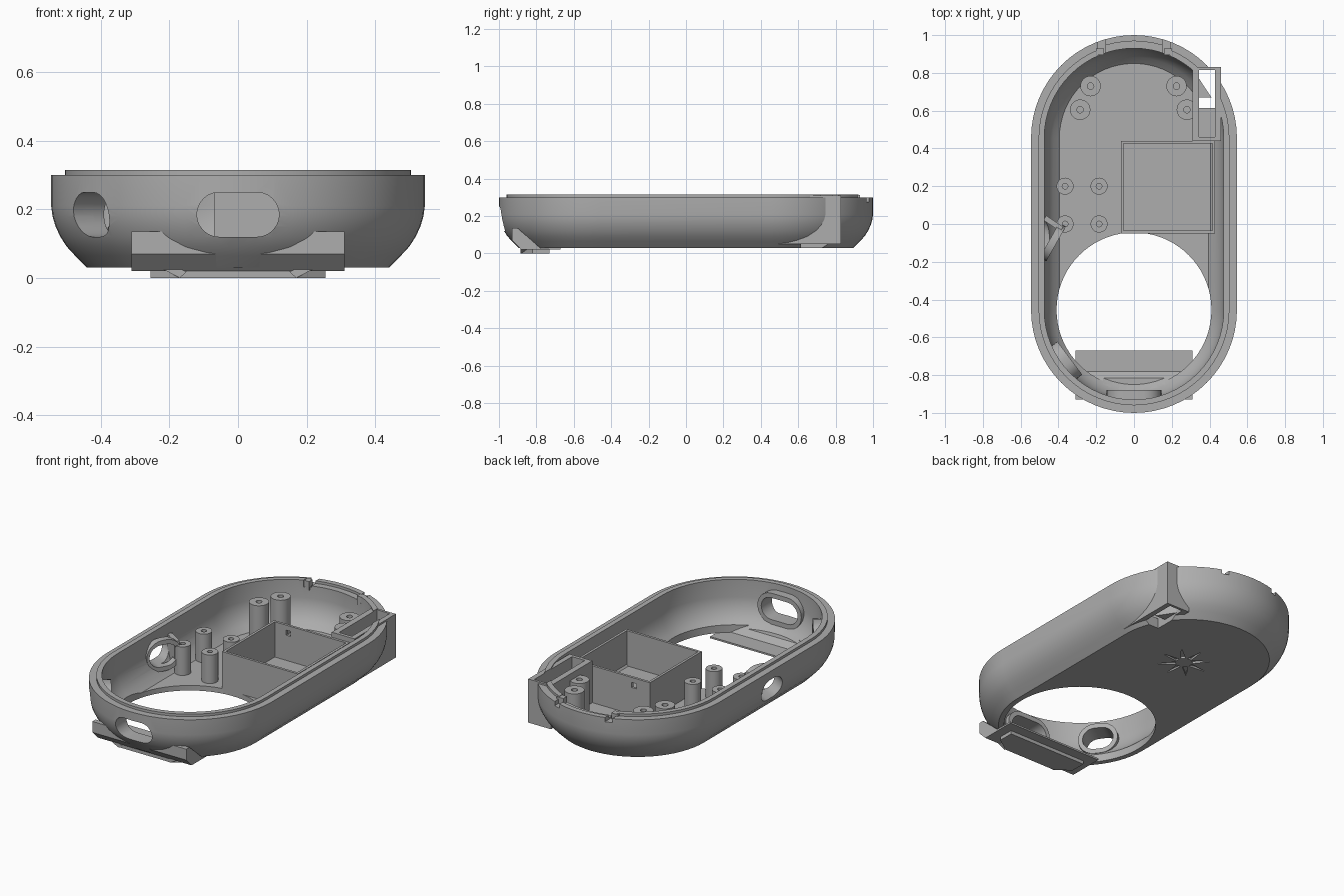
import bpy, bmesh, math
from mathutils import Matrix, Vector

if "Cube" in bpy.data.objects:
    bpy.data.objects.remove(bpy.data.objects["Cube"])

grey = bpy.data.materials.new("plain_grey")
grey.diffuse_color = (0.42, 0.42, 0.42, 1)
grey.use_nodes = True
grey.node_tree.nodes["Principled BSDF"].inputs["Base Color"].default_value = grey.diffuse_color
R, CY = 0.545, 0.455


def finish(name, bm, helper=False):
    bmesh.ops.recalc_face_normals(bm, faces=bm.faces)
    me = bpy.data.meshes.new(name)
    bm.to_mesh(me)
    bm.free()
    ob = bpy.data.objects.new(name, me)
    bpy.context.collection.objects.link(ob)
    me.materials.append(grey)
    ob.hide_render = helper
    return ob


def loft(name, rings, helper=False):
    """Skin a list of closed point rings and cap both ends."""
    bm = bmesh.new()
    vs = [[bm.verts.new(p) for p in r] for r in rings]
    n = len(vs[0])
    for a, b in zip(vs, vs[1:]):
        for i in range(n):
            j = (i + 1) % n
            bm.faces.new((a[i], a[j], b[j], b[i]))
    bm.faces.new(vs[0])
    bm.faces.new(vs[-1])
    return finish(name, bm, helper)


def stadium(inset, z, n=32):
    r = R - inset
    pts = []
    for s, a0 in ((1, 0), (-1, math.pi)):
        for i in range(n + 1):
            a = a0 + math.pi * i / n
            pts.append((r * math.cos(a), s * CY + r * math.sin(a), z))
    return pts


def box(name, x0, x1, y0, y1, z0, z1, helper=False):
    return loft(name, [[(x0, y0, z), (x1, y0, z), (x1, y1, z), (x0, y1, z)]
                       for z in (z0, z1)], helper)


def slot(name, centre, normal, w, h, depth, helper=False):
    """Upright rounded slot prism whose axis follows a horizontal normal."""
    m = Matrix.Translation(centre) @ Matrix.Rotation(math.atan2(normal[0], -normal[1]), 4, 'Z')
    rings = []
    for y in (-depth / 2, depth / 2):
        ring = []
        for s in (1, -1):
            for i in range(13):
                a = -math.pi / 2 + math.pi * i / 12
                ring.append(m @ Vector((s * ((w - h) / 2 + h / 2 * math.cos(a)), y,
                                        s * h / 2 * math.sin(a))))
        rings.append(ring)
    return loft(name, rings, helper)


def boolean(ob, cutter, op='DIFFERENCE'):
    m = ob.modifiers.new("cut", 'BOOLEAN')
    m.operation, m.solver, m.object = op, 'EXACT', cutter
    bpy.context.view_layer.objects.active = ob
    bpy.ops.object.modifier_apply(modifier=m.name)


def smooth(ob):
    bpy.ops.object.select_all(action='DESELECT')
    ob.select_set(True)
    bpy.context.view_layer.objects.active = ob
    bpy.ops.object.shade_smooth_by_angle(angle=math.radians(25))


# Shell: outer wall, stepped lip, inner wall and floor
outer = [(.105, .03), (.07, .065), (.045, .092), (.027, .12), (.013, .15), (.004, .18),
         (0, .21), (0, .30), (.04, .30), (.04, .315), (.07, .315)]
inner = [(.07, .21), (.074, .18), (.083, .15), (.097, .12), (.117, .092), (.15, .06)]
shell = loft("shell", [stadium(*p) for p in outer + inner])
cavity = loft("cavity_cutter", [stadium(*p) for p in [(.07, .4)] + inner], True)

# Round opening in the floor
bm = bmesh.new()
bmesh.ops.create_cone(bm, cap_ends=True, segments=72, radius1=.41, radius2=.41, depth=.2,
                      matrix=Matrix.Translation((0, -CY, 0)))
boolean(shell, finish("opening_cutter", bm, True))

# Lip gap at the back, with a notch at each end
gap = loft("lip_gap_cutter", [stadium(.032, .285), stadium(.032, .4)], True)
boolean(gap, box("gap_limit", -.155, .155, .7, 1.1, .2, .5, True), 'INTERSECT')
boolean(shell, gap)
for s in (-1, 1):
    boolean(shell, box("notch_cutter", s * .17 - .02, s * .17 + .02, .85, 1.1, .275, .4, True))
    box("lip_hook", s * .18 - .022, s * .18 + .022, .895, .93, .26, .312)

# Wall openings with inner collars
openings = [("front", (0, -1), (0, -.98), (0, -.91), .24, .29, .06),
            ("corner", (-.8, -.6), (-.424, -.773), (-.36, -.725), .17, .22, .05),
            ("side", (-.87, .49), (-.50, -.06), (-.43, -.095), .17, .21, .04)]
for nm, n, wall, col, w, cw, cd in openings:
    cut = slot(nm + "_opening_cutter", (*wall, .185), n, w, .13, .34, True)
    boolean(shell, cut)
    collar = slot(nm + "_collar", (*col, .185), n, cw, .185, cd)
    boolean(collar, cut)
    smooth(collar)
wing = loft("side_collar_wing", [[(-.48, .02, z), (-.39, -.04, z), (-.375, -.015, z),
                                  (-.465, .045, z)] for z in (.1, .25)])

# Shallow eight-ray star recess under the floor
for i in range(8):
    m = Matrix.Translation((0, .42, 0)) @ Matrix.Rotation(i * math.pi / 4, 4, 'Z')
    boolean(shell, loft("star_ray_cutter", [[m @ Vector(p) for p in (
        (.045, -.013, z), (.14, -.002, z), (.14, .002, z), (.045, .013, z))]
        for z in (.0, .042)], True))

# Corner block with one open shaft and one shallow pocket
block = box("corner_block", .31, .46, .44, .83, .05, .31)
for cut in (box("shaft_cutter", .345, .43, .615, .815, -.1, .5, True),
            box("pocket_cutter", .345, .43, .46, .62, .09, .5, True)):
    boolean(block, cut)
    boolean(shell, cut)
loft("shaft_gusset", [[(.344, .67, z), (.41, .67, z), (.344, .77, z)] for z in (.06, .12)])
smooth(shell)

# Open battery box
tray = box("battery_box", -.07, .43, -.05, .44, .04, .28)
boolean(tray, box("tray_cutter", -.055, .415, -.035, .425, .07, .5, True))
boolean(tray, box("tray_slot_cutter", .02, .05, .4, .5, .22, .25, True))


# Screw posts with blind holes
def post(name, x, y, r, hole, top):
    prof = [(r, .05), (r, top), (hole, top), (hole, top - .1)]
    ob = loft(name, [[(x + q * math.cos(i * math.pi / 14), y + q * math.sin(i * math.pi / 14), z)
                      for i in range(28)] for q, z in prof])
    smooth(ob)


for x, y in ((-.23, .73), (-.285, .605), (.225, .73), (.28, .605)):
    post("tall_post", x, y, .054, .017, .27)
for x in (-.365, -.185):
    for y in (0, .2):
        post("short_post", x, y, .045, .015, .23)


# Front catch: sloped body, flat plate and tapered lower lip
def extrude_x(name, hw, prof):
    return loft(name, [[(x, y, z) for y, z in prof] for x in (-hw, hw)])


body = extrude_x("catch_body", .31, [(-.93, .07), (-.93, .135), (-.9, .135), (-.78, .03),
                                     (-.78, .02), (-.88, .02)])
boolean(body, cavity)
boolean(body, slot("catch_clearance", (0, -.98, .185), (0, -1), .24, .13, .34, True))
box("catch_plate", -.31, .31, -.88, -.67, .02, .03)
loft("catch_lip", [[(-.255, -.73, z), (-.255, -.82, z), (-.17, -.88, z), (.17, -.88, z),
                    (.255, -.82, z), (.255, -.73, z)] for z in (0, .021)])
for s in (-1, 1):
    loft("catch_lip_edge", [[(s * .17, y, .0), (s * .255, y, .045), (s * .255, y, .065),
                             (s * .15, y, .018)] for y in (-.885, -.82)])
